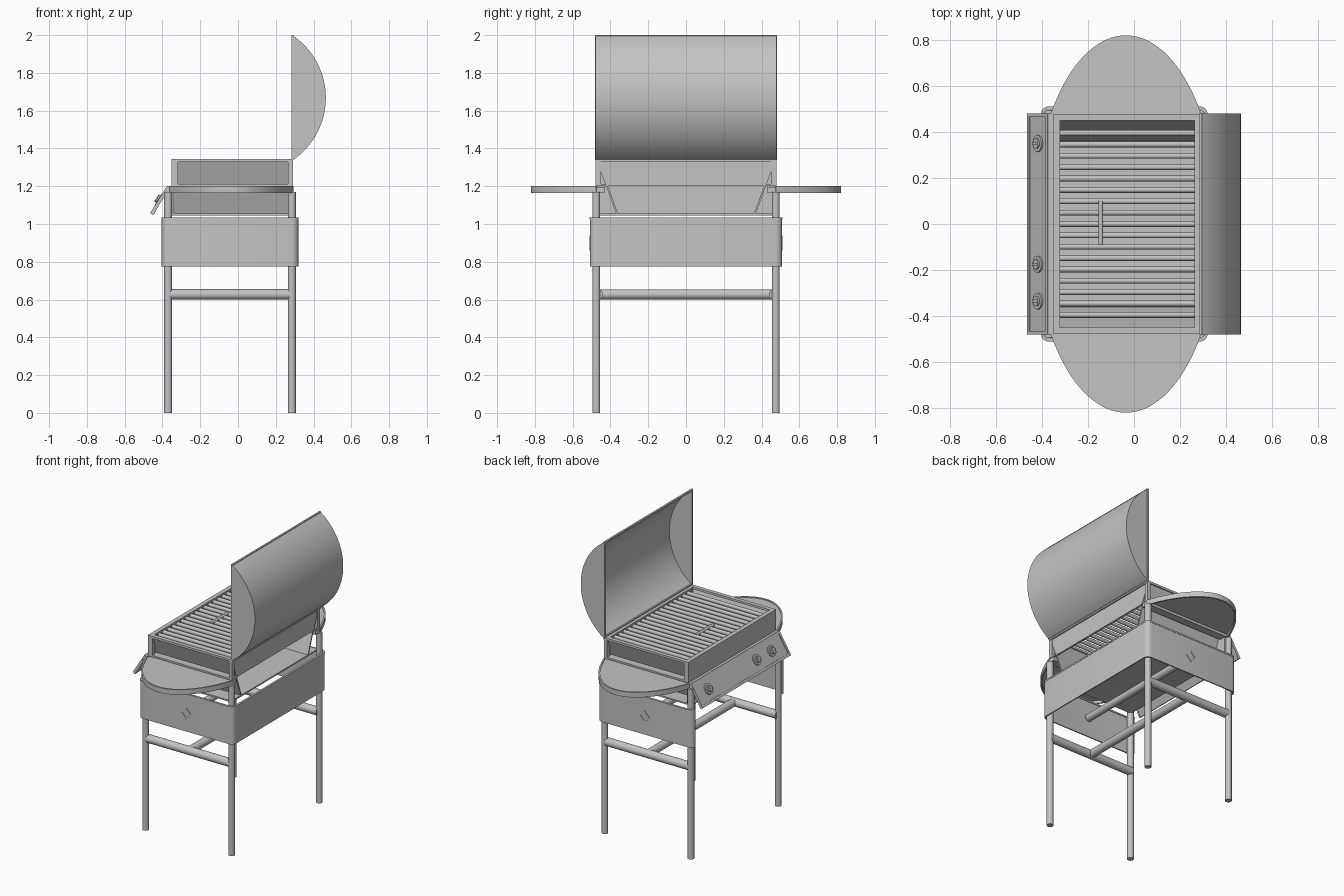
import bpy
import bmesh
from math import sin, cos, pi, radians
from mathutils import Vector, Matrix

if "Cube" in bpy.data.objects:
    bpy.data.objects.remove(bpy.data.objects["Cube"], do_unlink=True)

GREY = (0.55, 0.55, 0.55, 1)
steel = bpy.data.materials.new("grey_steel")
steel.use_nodes = True
steel.diffuse_color = GREY
steel.node_tree.nodes["Principled BSDF"].inputs["Base Color"].default_value = GREY

LEG_X = (-0.37, 0.285)
LEG_Y = 0.475
MID_X = -0.04


def finish(name, bm, smooth=False):
    bmesh.ops.recalc_face_normals(bm, faces=bm.faces)
    mesh = bpy.data.meshes.new(name)
    bm.to_mesh(mesh)
    bm.free()
    mesh.materials.append(steel)
    ob = bpy.data.objects.new(name, mesh)
    bpy.context.collection.objects.link(ob)
    if smooth:
        bpy.ops.object.select_all(action='DESELECT')
        ob.select_set(True)
        bpy.context.view_layer.objects.active = ob
        bpy.ops.object.shade_smooth_by_angle(angle=radians(35))
    return ob


def prism(name, pts, start, end, place, smooth=False):
    """Extrude a 2D outline; place(u, v, w) gives the 3D position."""
    bm = bmesh.new()
    a, b = [[bm.verts.new(place(u, v, w)) for u, v in pts] for w in (start, end)]
    bm.faces.new(a)
    bm.faces.new(b)
    n = len(pts)
    for i in range(n):
        j = (i + 1) % n
        bm.faces.new((a[i], a[j], b[j], b[i]))
    return finish(name, bm, smooth)


def along_x(u, v, w): return (w, u, v)
def along_y(u, v, w): return (u, w, v)
def along_z(u, v, w): return (u, v, w)


def box(name, x, y, z):
    return prism(name, [(x[0], y[0]), (x[1], y[0]), (x[1], y[1]), (x[0], y[1])],
                 z[0], z[1], along_z)


def tube(name, a, b, r, sides=20):
    a, b = Vector(a), Vector(b)
    bm = bmesh.new()
    turn = (b - a).to_track_quat('Z', 'Y').to_matrix().to_4x4()
    bmesh.ops.create_cone(bm, cap_ends=True, segments=sides, radius1=r, radius2=r,
                          depth=(b - a).length,
                          matrix=Matrix.Translation((a + b) / 2) @ turn)
    return finish(name, bm, True)


def arc(cx, cy, rx, ry, a0, a1, n):
    angles = [radians(a0 + (a1 - a0) * i / n) for i in range(n + 1)]
    return [(cx + rx * cos(t), cy + ry * sin(t)) for t in angles]


# Legs and stretchers
for side, s in (("left", 1), ("right", -1)):
    for end, x in zip(("front", "rear"), LEG_X):
        tube(f"{end}_{side}_leg", (x, s * LEG_Y, 0), (x, s * LEG_Y, 1.17), 0.021)
    tube(f"{side}_stretcher", (LEG_X[0], s * 0.468, 0.627), (LEG_X[1], s * 0.468, 0.627), 0.028)
tube("long_stretcher", (MID_X, -0.468, 0.627), (MID_X, 0.468, 0.627), 0.027)
tube("inner_rod", (MID_X, -0.49, 0.9), (MID_X, 0.49, 0.9), 0.025)


# Skirt: a bent sheet round both ends and the rear, curled round the front legs
def skirt_path(r):
    half = arc(LEG_X[0], LEG_Y, r, r, 180, 90, 6) + arc(LEG_X[1], LEG_Y, r, r, 90, 0, 6)
    return half + [(x, -y) for x, y in reversed(half)]


prism("skirt", skirt_path(0.034) + skirt_path(0.026)[::-1], 0.775, 1.03, along_z, True)
prism("skirt_rim", skirt_path(0.036) + skirt_path(0.022)[::-1], 1.025, 1.035, along_z, True)

# Square rod end frames on the skirt ends
for s in (1, -1):
    for k in range(4):
        a0, a1 = k * pi / 2, (k + 1) * pi / 2
        pts = [(MID_X + r * cos(t), 0.9 + r * sin(t))
               for r, t in ((0.04, a0), (0.04, a1), (0.028, a1), (0.028, a0))]
        prism("rod_end_frame", pts, s * 0.507, s * 0.512, along_y)

# Firebox: full front wall, short rear wall over an opening, sloping ends, floor
box("firebox_front_wall", (-0.352, -0.34), (-0.475, 0.475), (1.055, 1.33))
rear = [(-0.42, 1.2), (0.42, 1.2), (0.468, 1.33), (-0.468, 1.33)]
prism("firebox_rear_wall", rear, 0.272, 0.284, along_x)
box("firebox_floor", (-0.37, 0.28), (-0.47, 0.47), (1.045, 1.055))
for s in (1, -1):
    slope = [(s * 0.36, 1.055), (s * 0.37, 1.055), (s * 0.47, 1.33), (s * 0.46, 1.33)]
    prism("firebox_end", slope, -0.34, 0.28, along_x)
    # End frame standing in front of the sloping wall
    y = sorted((s * 0.45, s * 0.478))
    box("end_frame_post", (-0.352, -0.318), y, (1.2, 1.335))
    box("end_frame_post", (0.265, 0.29), y, (1.2, 1.335))
    box("end_frame_sill", (-0.352, 0.29), sorted((s * 0.42, s * 0.478)), (1.2, 1.212))
    box("top_rim_end", (-0.352, 0.29), y, (1.328, 1.343))
box("top_rim_front", (-0.352, -0.322), (-0.478, 0.478), (1.328, 1.343))
box("top_rim_rear", (0.262, 0.292), (-0.478, 0.478), (1.328, 1.343))

# Cooking grate
BARS = 17
for i in range(BARS):
    y = -0.395 + 0.79 * i / (BARS - 1)
    tube("grate_bar", (-0.325, y, 1.322), (0.265, y, 1.322), 0.0125, 12)
tube("grate_handle", (-0.145, -0.09, 1.33), (-0.145, 0.1, 1.33), 0.01, 12)

# Side shelves: the two ends of one long ellipse, each with a rim
for s in (1, -1):
    outer = arc(-0.035, 0, 0.403, s * 0.82, 35.5, 144.5, 36)
    inner = arc(-0.035, 0, 0.392, s * 0.809, 144.5, 35.5, 36)
    prism("shelf_top", outer, 1.185, 1.195, along_z, True)
    prism("shelf_rim", outer + inner, 1.165, 1.2, along_z, True)
    box("shelf_mount", (-0.36, 0.29), sorted((s * 0.43, s * 0.485)), (1.168, 1.195))

# Sloping control panel with raised border and knobs
TOP, LOW = Vector((-0.37, 0, 1.2)), Vector((-0.46, 0, 1.055))
down = LOW - TOP
normal = Vector((down.z, 0, -down.x)).normalized()


def on_panel(u, v, w):
    p = TOP + down * v + normal * w
    return (p.x, u, p.z)


def panel_plate(name, y0, y1, v0, v1, w0, w1):
    prism(name, [(y0, v0), (y1, v0), (y1, v1), (y0, v1)], w0, w1, on_panel)


panel_plate("control_panel", -0.48, 0.48, 0, 1, -0.012, 0)
for v0, v1 in ((0, 0.1), (0.9, 1)):
    panel_plate("panel_border", -0.48, 0.48, v0, v1, 0, 0.006)
cheek = [(-0.37, 1.2), (-0.352, 1.2), (-0.352, 1.165), (-0.385, 1.165), (-0.445, 1.05), (-0.46, 1.055)]
for s in (1, -1):
    panel_plate("panel_border", s * 0.48, s * 0.464, 0, 1, 0, 0.006)
    prism("panel_cheek", cheek, s * 0.48, s * 0.47, along_y)
box("panel_top_lip", (-0.37, -0.345), (-0.48, 0.48), (1.19, 1.2))
for y in (0.35, -0.175, -0.335):
    tube("knob_base", on_panel(y, 0.5, 0), on_panel(y, 0.5, 0.008), 0.036, 24)
    tube("knob", on_panel(y, 0.5, 0), on_panel(y, 0.5, 0.016), 0.022, 20)
    panel_plate("knob_grip", y - 0.006, y + 0.006, 0.37, 0.63, 0.016, 0.02)

# Raised hood: curved shell, end caps and edge rim
R, CX, CZ = 0.399, 0.066, 1.668
A = 56
shell = arc(CX, CZ, R, R, -A, A, 32)
prism("hood_shell", shell + arc(CX, CZ, R - 0.008, R - 0.008, A, -A, 32),
      -0.48, 0.48, along_y, True)
for s in (1, -1):
    prism("hood_end", shell, s * 0.48, s * 0.472, along_y)
    box("hood_edge", (0.283, 0.295), sorted((s * 0.482, s * 0.468)), (1.338, 2.0))
for z in (1.338, 1.988):
    box("hood_edge", (0.283, 0.295), (-0.482, 0.482), (z, z + 0.012))
